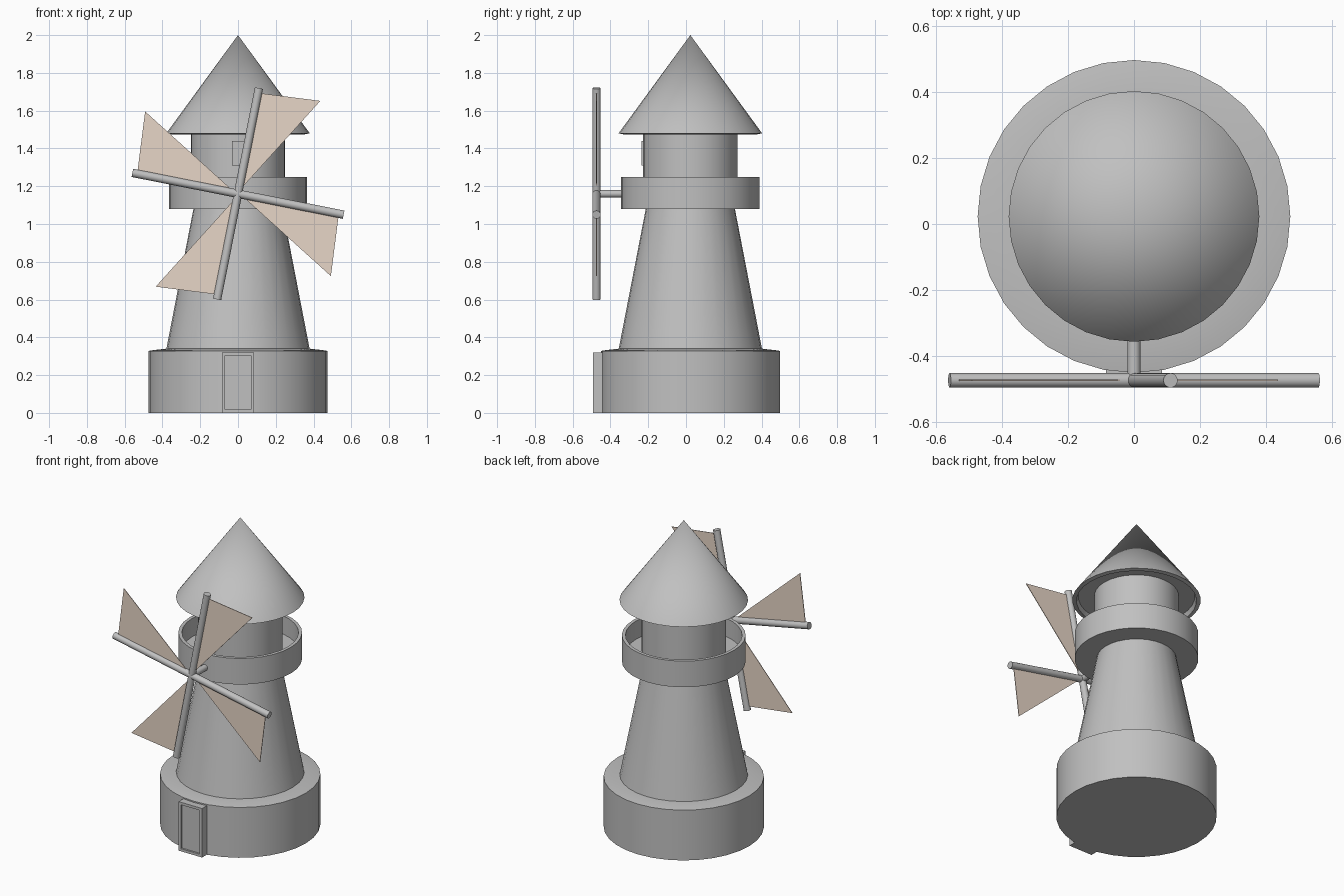
import bpy, bmesh, math
from mathutils import Matrix, Vector

if "Cube" in bpy.data.objects:
    bpy.data.objects.remove(bpy.data.objects["Cube"])

CY = 0.023          # tower axis in y
HUB = Vector((0, -0.474, 1.16))
TILT = math.radians(11.2)


def material(name, rgb):
    m = bpy.data.materials.new(name)
    m.diffuse_color = (*rgb, 1)
    m.use_nodes = True
    m.node_tree.nodes["Principled BSDF"].inputs["Base Color"].default_value = m.diffuse_color
    return m


STONE = material("grey_stone", (0.53, 0.53, 0.53))
CLOTH = material("tan_cloth", (0.80, 0.67, 0.57))


def finish(name, bm, mat, smooth=True):
    bmesh.ops.recalc_face_normals(bm, faces=bm.faces)
    me = bpy.data.meshes.new(name)
    bm.to_mesh(me)
    bm.free()
    me.materials.append(mat)
    if smooth:
        me.shade_smooth()
        me.set_sharp_from_angle(angle=math.radians(30))
    ob = bpy.data.objects.new(name, me)
    bpy.context.collection.objects.link(ob)
    return ob


def lathe(name, profile, n=32):
    """Spin (radius, height) points about the tower axis; radius 0 makes a pole."""
    bm = bmesh.new()
    rings = []
    for r, z in profile:
        count = 1 if r == 0 else n
        rings.append([bm.verts.new((r * math.cos(2 * math.pi * i / n),
                                    CY + r * math.sin(2 * math.pi * i / n), z))
                      for i in range(count)])
    for a, b in zip(rings, rings[1:]):
        for i in range(n):
            j = (i + 1) % n
            loop = [a[i % len(a)], a[j % len(a)], b[j % len(b)], b[i % len(b)]]
            bm.faces.new(list(dict.fromkeys(loop)))
    return finish(name, bm, STONE)


def rod(name, start, end, radius, n=16):
    d = end - start
    bm = bmesh.new()
    mat = Matrix.Translation((start + end) / 2) @ d.to_track_quat('Z', 'Y').to_matrix().to_4x4()
    bmesh.ops.create_cone(bm, cap_ends=True, segments=n, radius1=radius,
                          radius2=radius, depth=d.length, matrix=mat)
    return finish(name, bm, STONE)


def panel(name, lo, hi, border, recess):
    """Box whose front face is inset and pushed in."""
    lo, hi = Vector(lo), Vector(hi)
    bm = bmesh.new()
    bmesh.ops.create_cube(bm, size=1, matrix=Matrix.Translation((lo + hi) / 2)
                          @ Matrix.Diagonal((*(hi - lo), 1)))
    front = min(bm.faces, key=lambda f: f.calc_center_median().y)
    bmesh.ops.inset_region(bm, faces=[front], thickness=border)
    inner = bmesh.ops.extrude_face_region(bm, geom=[front])
    verts = [v for v in inner["geom"] if isinstance(v, bmesh.types.BMVert)]
    bmesh.ops.translate(bm, verts=verts, vec=(0, recess, 0))
    bmesh.ops.delete(bm, geom=[front], context='FACES')
    return finish(name, bm, STONE, smooth=False)


# Round tower parts
lathe("base", [(0, 0), (0.474, 0), (0.474, 0.328), (0.45, 0.332), (0.38, 0.34), (0, 0.34)])
lathe("tower", [(0, 0.335), (0.38, 0.335), (0.234, 1.09), (0, 1.09)])
lathe("gallery", [(0, 1.08), (0.366, 1.08), (0.366, 1.25), (0.345, 1.25),
                  (0.345, 1.13), (0, 1.13)])
lathe("upper_room", [(0, 1.12), (0.25, 1.12), (0.25, 1.525), (0, 1.525)])
lathe("roof", [(0, 1.52), (0.345, 1.505), (0.355, 1.475), (0.38, 1.48), (0, 2.0)])

# Door and window
panel("door", (-0.085, -0.492, 0), (0.085, -0.38, 0.32), 0.024, 0.012)
panel("window", (-0.032, -0.235, 1.31), (0.032, -0.21, 1.44), 0.008, 0.004)

# Shaft and crossed sail poles
rod("sail_shaft", HUB, Vector((0, -0.15, HUB.z)), 0.02)
for k in range(2):
    a = TILT + k * math.pi / 2
    u = Vector((math.sin(a), 0, math.cos(a))) * 0.57
    rod(f"sail_pole_{k + 1}", HUB - u, HUB + u, 0.022)

# Four triangular sails, each beside its pole
for k in range(4):
    a = TILT + k * math.pi / 2
    u = Vector((math.sin(a), 0, math.cos(a)))
    v = Vector((math.cos(a), 0, -math.sin(a)))
    bm = bmesh.new()
    rims = [[bm.verts.new(HUB + u * p + v * q + Vector((0, dy, 0)))
             for p, q in ((0.02, 0.005), (0.545, 0.012), (0.567, 0.332))]
            for dy in (-0.002, 0.002)]
    for rim in rims:
        bm.faces.new(rim)
    for i in range(3):
        j = (i + 1) % 3
        bm.faces.new((rims[0][i], rims[0][j], rims[1][j], rims[1][i]))
    finish(f"sail_{k + 1}", bm, CLOTH, smooth=False)
